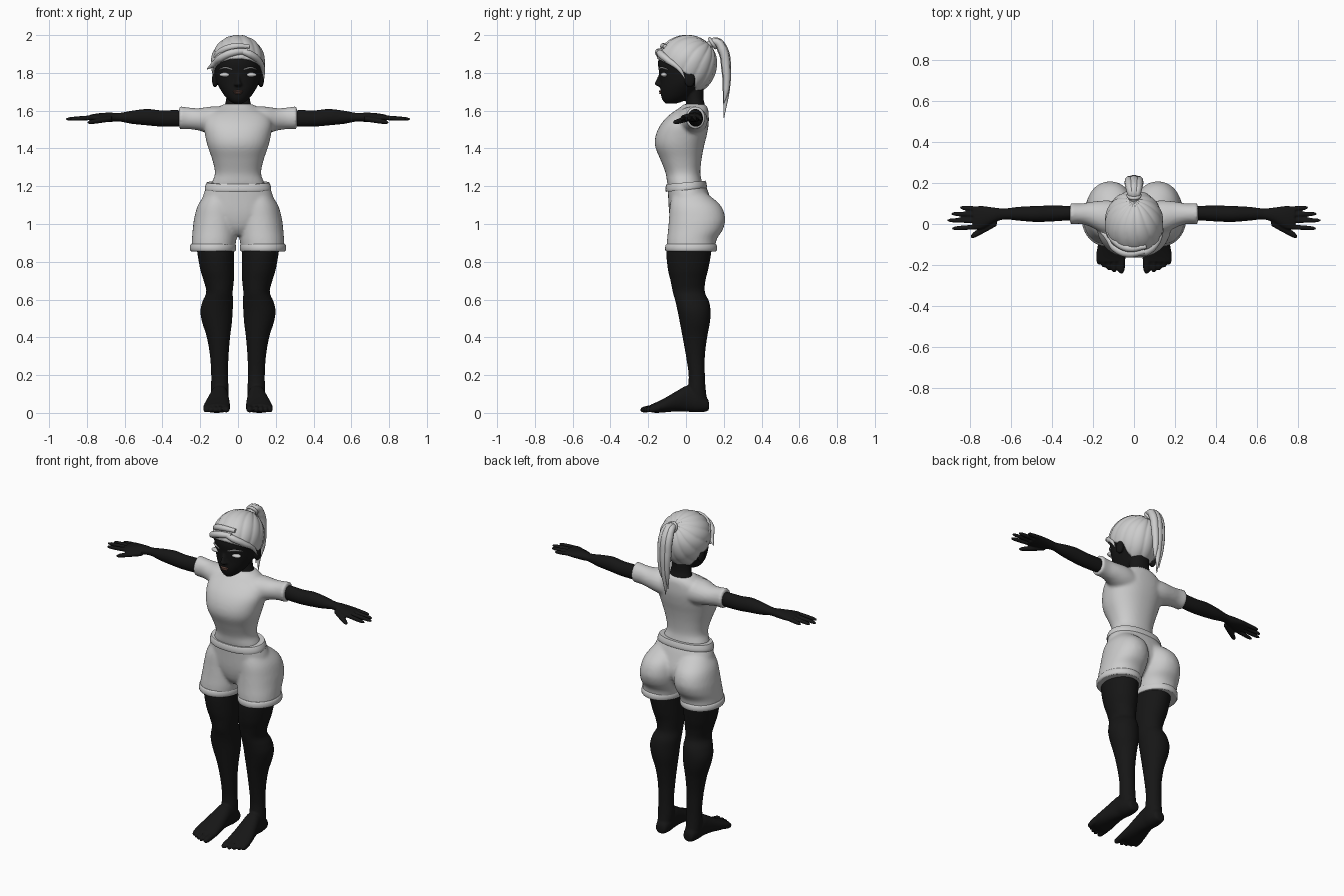
import bpy, bmesh
from math import sin, cos, pi, exp
from mathutils import Vector, Matrix


def mat(name, c):
    m = bpy.data.materials.new(name)
    m.diffuse_color = (*c, 1)
    return m


SKIN = mat("skin", (0.008, 0.008, 0.008))
LIP = mat("lip", (0.16, 0.08, 0.06))


def catmull(a, b, c, d, t):
    return 0.5 * (2 * b + (c - a) * t + (2 * a - 5 * b + 4 * c - d) * t * t + (3 * b - a - 3 * c + d) * t ** 3)


def loft(bm, axis, secs, s=1, n=32, steps=5, p=2.0):
    """Closed loft; each section is (position on axis, min1, max1, min2, max2); s=-1 mirrors x."""
    rows = []
    for i in range(len(secs) - 1):
        q = [secs[max(0, min(len(secs) - 1, i + k))] for k in (-1, 0, 1, 2)]
        rows += [[catmull(*v, t / steps) for v in zip(*q)] for t in range(steps)]
    rows.append(secs[-1])
    rings = []
    for a, u0, u1, v0, v1 in rows:
        ring = []
        for k in range(n):
            cu, sv = cos(2 * pi * k / n), sin(2 * pi * k / n)
            u = (u0 + u1) / 2 + (u1 - u0) / 2 * (abs(cu) ** (2 / p)) * (1 if cu > 0 else -1)
            v = (v0 + v1) / 2 + (v1 - v0) / 2 * (abs(sv) ** (2 / p)) * (1 if sv > 0 else -1)
            x, y, z = {'x': (a, u, v), 'y': (u, a, v), 'z': (u, v, a)}[axis]
            ring.append(bm.verts.new((s * x, y, z)))
        rings.append(ring)
    for r0, r1 in zip(rings, rings[1:]):
        for k in range(n):
            bm.faces.new((r0[k], r0[(k + 1) % n], r1[(k + 1) % n], r1[k]))
    bm.faces.new(rings[0])
    bm.faces.new(rings[-1])


def sym(secs):
    return [(z, -x, x, a, b) for z, x, a, b in secs]


def digit(bm, axis, p0, p1, r, rv, s):
    """Finger or toe with a rounded tip."""
    i = 'xyz'.index(axis)
    o = [k for k in range(3) if k != i]
    secs = []
    for t, f in ((0, 1), (.5, .95), (.85, .8), (.97, .45), (1, .2)):
        c = [a + (b - a) * t for a, b in zip(p0, p1)]
        secs.append((c[i], c[o[0]] - r * f, c[o[0]] + r * f, c[o[1]] - rv * f, c[o[1]] + rv * f))
    loft(bm, axis, secs, s, n=12, steps=3)


def ball(bm, c, r):
    bmesh.ops.create_uvsphere(bm, u_segments=24, v_segments=14, radius=1,
                              matrix=Matrix.Translation(c) @ Matrix.Diagonal((*r, 1)))


def finish(bm, name, voxel=0, material=None, smooth=3):
    bmesh.ops.recalc_face_normals(bm, faces=bm.faces)
    me = bpy.data.meshes.new(name)
    bm.to_mesh(me)
    bm.free()
    ob = bpy.data.objects.new(name, me)
    bpy.context.collection.objects.link(ob)
    for f in me.polygons:
        f.use_smooth = len(f.vertices) < 6
    if material:
        me.materials.append(material)
    if voxel:
        m = ob.modifiers.new("blend", 'REMESH')
        m.mode, m.voxel_size, m.use_smooth_shade = 'VOXEL', voxel, True
        m = ob.modifiers.new("soften", 'SMOOTH')
        m.factor, m.iterations = 0.5, smooth
    return ob


def tube(name, pts, material=None):
    """Tapered strand through (x, y, z, radius) points."""
    cu = bpy.data.curves.new(name, 'CURVE')
    cu.dimensions, cu.bevel_depth, cu.bevel_resolution, cu.use_fill_caps = '3D', 1, 3, True
    sp = cu.splines.new('BEZIER')
    sp.bezier_points.add(len(pts) - 1)
    for b, (x, y, z, r) in zip(sp.bezier_points, pts):
        b.co, b.radius = (x, y, z), r
        b.handle_left_type = b.handle_right_type = 'AUTO'
    ob = bpy.data.objects.new(name, cu)
    bpy.context.collection.objects.link(ob)
    if material:
        cu.materials.append(material)


# shirt: torso and sleeves
bm = bmesh.new()
loft(bm, 'z', sym([(1.18, .15, -.09, .09), (1.22, .138, -.1, .085), (1.27, .122, -.108, .076), (1.34, .136, -.135, .082),
                   (1.41, .16, -.163, .095), (1.47, .174, -.16, .11), (1.53, .182, -.132, .12), (1.58, .165, -.085, .12),
                   (1.615, .11, -.035, .115), (1.635, .075, -.01, .1)]), p=2.25, n=48)
for s in (1, -1):
    loft(bm, 'x', [(.06, -.06, .11, 1.46, 1.62), (.14, -.05, .115, 1.475, 1.622), (.21, -.015, .108, 1.495, 1.613),
                   (.26, .0, .1, 1.502, 1.617), (.312, -.003, .103, 1.502, 1.624)], s)
finish(bm, "shirt", .009, smooth=5)

# shorts: hip core plus two seat-and-leg volumes
bm = bmesh.new()
loft(bm, 'z', sym([(1.215, .16, -.098, .1), (1.15, .185, -.095, .125), (1.05, .2, -.088, .15),
                   (.98, .12, -.07, .12), (.94, .07, -.04, .08)]), p=2.2)
for s in (1, -1):
    loft(bm, 'z', [(1.17, .02, .165, -.07, .1), (1.1, .005, .212, -.085, .182), (1.03, .0, .232, -.09, .208),
                   (.97, .002, .24, -.095, .195), (.92, .008, .244, -.1, .163), (.87, .016, .247, -.102, .155)], s, p=2.15)
finish(bm, "shorts", .009, smooth=6)

# waistband, tilted up at the back
bm = bmesh.new()
loft(bm, 'z', sym([(1.18, .174, -.106, .108), (1.19, .176, -.109, .111), (1.21, .17, -.107, .107), (1.22, .165, -.103, .103)]),
     p=2.2, n=48, steps=2)
for v in bm.verts:
    v.co.z += .09 * v.co.y
finish(bm, "waistband")

# rolled leg cuffs
bm = bmesh.new()
for s in (1, -1):
    loft(bm, 'z', [(.855, .016, .248, -.103, .157), (.862, .011, .255, -.11, .164),
                   (.886, .011, .254, -.109, .163), (.894, .016, .248, -.103, .157)], s, n=48, steps=2)
finish(bm, "cuffs")

# legs, feet and toes
bm = bmesh.new()
for s in (1, -1):
    loft(bm, 'z', [(.93, .02, .225, -.09, .14), (.85, .02, .216, -.104, .134), (.76, .02, .2, -.096, .118),
                   (.7, .022, .182, -.082, .103), (.64, .028, .168, -.07, .1), (.59, .026, .188, -.056, .122),
                   (.54, .028, .199, -.045, .13), (.48, .032, .19, -.033, .127), (.4, .042, .165, -.018, .112),
                   (.3, .05, .148, .0, .1), (.2, .053, .142, .014, .1), (.12, .05, .143, .01, .105), (.05, .055, .14, .01, .115)], s)
    loft(bm, 'y', [(.122, .075, .12, .02, .055), (.11, .06, .13, .008, .08), (.06, .05, .143, .003, .12),
                   (.01, .05, .147, .006, .145), (-.05, .046, .162, .008, .115), (-.11, .042, .178, .003, .08),
                   (-.16, .04, .184, .0, .055), (-.185, .045, .18, .004, .045)], s, p=2.2)
    for x, y, r in ((.062, -.242, .02), (.097, -.237, .0145), (.123, -.226, .014), (.148, -.212, .0135), (.171, -.198, .0135)):
        digit(bm, 'y', (x, -.14, .03), (x, y, .015), r, .02, s)
finish(bm, "legs", .0065, SKIN, 2)

# arms, hands and fingers
bm = bmesh.new()
for s in (1, -1):
    loft(bm, 'x', [(.28, .02, .088, 1.52, 1.6), (.33, .017, .089, 1.515, 1.603), (.41, .012, .09, 1.516, 1.602),
                   (.48, .01, .088, 1.522, 1.609), (.56, .016, .084, 1.53, 1.6), (.63, .022, .076, 1.543, 1.588),
                   (.68, .008, .08, 1.54, 1.59), (.74, -.024, .088, 1.542, 1.586), (.785, -.026, .086, 1.548, 1.578)], s)
    for x, y0, y1 in ((.85, .073, .08), (.893, .045, .05), (.913, .016, .018), (.89, -.013, -.022)):
        digit(bm, 'x', (.75, y0, 1.565), (x, y1, 1.555), .0125, .0125, s)
    digit(bm, 'x', (.67, .01, 1.558), (.797, -.062, 1.537), .02, .015, s)
finish(bm, "arms", .005, SKIN, 2)

# head, neck, nose and ears
bm = bmesh.new()
loft(bm, 'z', sym([(1.638, .022, -.108, -.05), (1.652, .045, -.122, -.01), (1.675, .068, -.131, .03), (1.71, .092, -.136, .07),
                   (1.75, .112, -.137, .11), (1.8, .124, -.142, .14), (1.86, .129, -.148, .15), (1.92, .112, -.125, .13),
                   (1.96, .08, -.08, .095), (1.98, .03, -.03, .04)]), n=40)
loft(bm, 'z', sym([(1.58, .085, -.01, .11), (1.63, .07, .0, .1), (1.67, .062, .0, .092), (1.74, .062, -.01, .095)]))
loft(bm, 'z', sym([(1.728, .014, -.146, -.11), (1.738, .023, -.166, -.11), (1.752, .015, -.162, -.11),
                   (1.785, .01, -.148, -.11), (1.81, .008, -.138, -.11)]), n=16)
for s in (1, -1):
    ball(bm, (s * .122, .02, 1.765), (.016, .028, .042))
finish(bm, "head", .006, SKIN, 2)

# eyes, brows, lips
bm = bmesh.new()
for s in (1, -1):
    ball(bm, (s * .068, -.116, 1.79), (.031, .018, .012))
    tube("eyebrow", [(s * .03, -.143, 1.818, .003), (s * .065, -.131, 1.827, .005), (s * .1, -.096, 1.818, .002)])
finish(bm, "eyes")
bm = bmesh.new()
ball(bm, (0, -.128, 1.703), (.027, .016, .006))
ball(bm, (0, -.127, 1.693), (.022, .016, .006))
finish(bm, "lips", material=LIP)

# hair cap: grooved locks radiating from the ponytail root down to the hairline
pole, side = Vector((0, .68, .73)).normalized(), Vector((1, 0, 0))
third = pole.cross(side)
N, M = 120, 26


def hair_point(phi, th):
    d = pole * cos(th) + (side * cos(phi) + third * sin(phi)) * sin(th)
    wave = abs(sin(7 * phi + .9 * sin(th * 2)))
    f = 1 + .035 * (wave ** .6 - .6) * (1 - exp(-4 * th))
    return Vector((.142 * d.x * f, .005 + .158 * d.y * f, 1.855 + (.145 if d.z > 0 else .172) * d.z * f))


def in_hair(p):
    return p.z > 1.875 - .52 * (p.y + .15) or p.y > .05


bm = bmesh.new()
rings = []
for k in range(N):
    phi, th = 2 * pi * k / N, .1
    while th < 2.6 and in_hair(hair_point(phi, th)):
        th += .01
    rings.append([bm.verts.new(hair_point(phi, .03 + (th - .03) * j / M)) for j in range(M + 1)])
for k in range(N):
    a, b = rings[k], rings[(k + 1) % N]
    for j in range(M):
        bm.faces.new((a[j], a[j + 1], b[j + 1], b[j]))
bm.faces.new([r[0] for r in rings])
cap = finish(bm, "hair_cap")
m = cap.modifiers.new("thickness", 'SOLIDIFY')
m.thickness, m.offset = .014, -1

# fringe locks swept to both sides
tube("fringe", [(.05, -.135, 1.915, .014), (-.03, -.144, 1.907, .02), (-.09, -.118, 1.88, .02), (-.13, -.065, 1.845, .015), (-.163, -.04, 1.82, .003)])
tube("fringe", [(.0, -.14, 1.918, .012), (.06, -.134, 1.9, .02), (.108, -.092, 1.865, .018), (.132, -.035, 1.82, .012), (.136, -.005, 1.77, .003)])
tube("fringe", [(.06, -.11, 1.94, .012), (-.03, -.118, 1.938, .018), (-.1, -.075, 1.905, .018), (-.135, .0, 1.85, .008)])

# ponytail: three locks and a tie
for x, r, e in ((-.016, .9, 1.6), (.016, .9, 1.64), (0, 1.1, 1.56)):
    tube("ponytail_lock", [(x * .5, .12, 1.945, .02 * r), (x, .158, 1.965, .022 * r), (x * 1.3, .193, 1.925, .027 * r),
                           (x * 1.4, .213, 1.82, .025 * r), (x * 1.2, .213, 1.71, .018 * r), (x, .2, e, .002)])
bpy.ops.mesh.primitive_torus_add(location=(0, .14, 1.957), rotation=(-1.0, 0, 0), major_radius=.028, minor_radius=.009,
                                 major_segments=24, minor_segments=10)
bpy.context.object.name = "hair_tie"
bpy.ops.object.shade_smooth()
